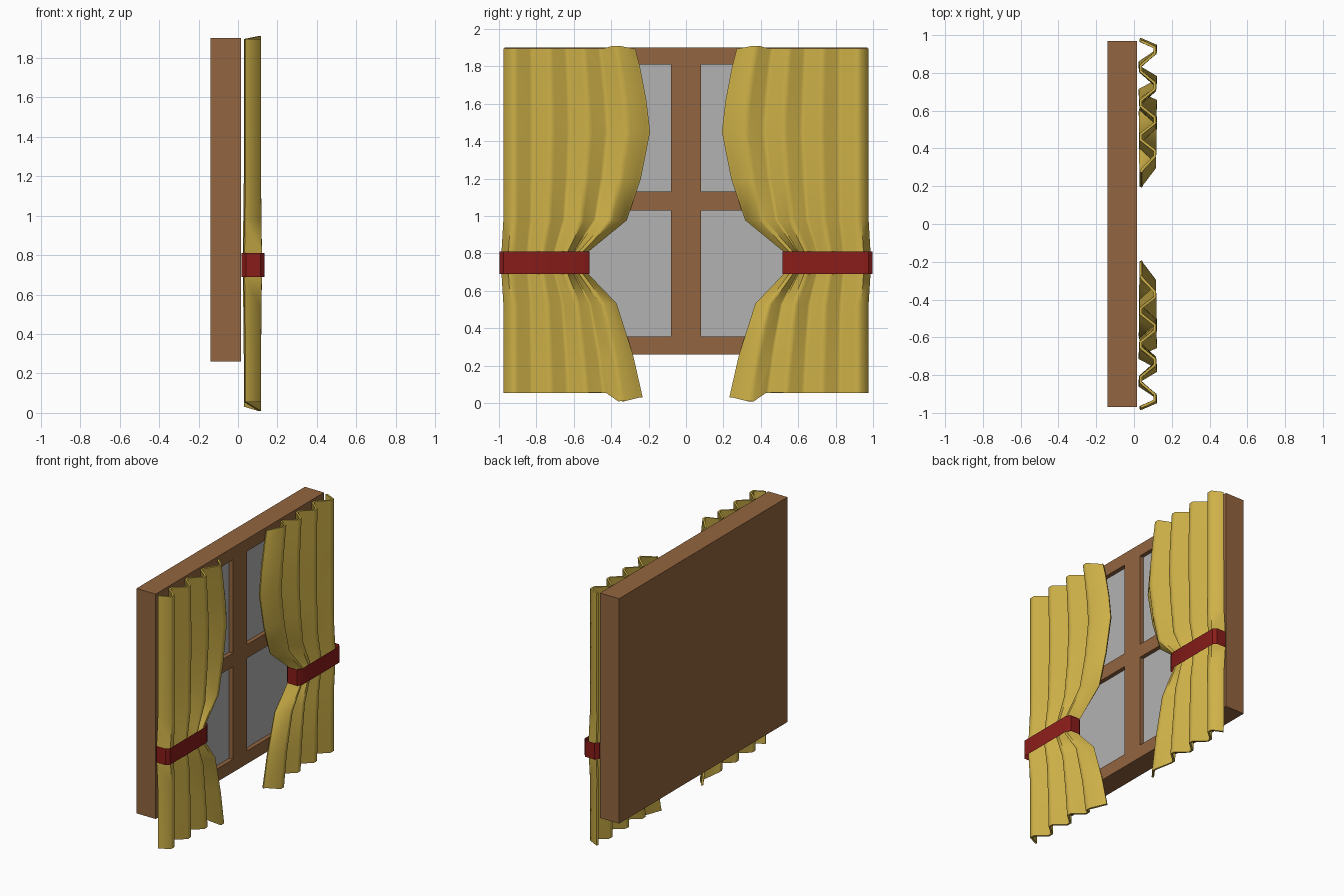
import bpy, bmesh, math

if "Cube" in bpy.data.objects:
    bpy.data.objects.remove(bpy.data.objects["Cube"])


def material(name, rgb):
    m = bpy.data.materials.new(name)
    m.diffuse_color = (*rgb, 1)
    m.use_nodes = True
    m.node_tree.nodes["Principled BSDF"].inputs["Base Color"].default_value = m.diffuse_color
    return m


WOOD = material("wood", (0.29, 0.13, 0.05))
GLASS = material("pane_grey", (0.45, 0.45, 0.45))
CLOTH = material("cloth", (0.62, 0.44, 0.065))
RED = material("red_tie", (0.25, 0.012, 0.01))


def finish(bm, name, *mats):
    bmesh.ops.recalc_face_normals(bm, faces=bm.faces)
    me = bpy.data.meshes.new(name)
    bm.to_mesh(me)
    bm.free()
    ob = bpy.data.objects.new(name, me)
    bpy.context.collection.objects.link(ob)
    for m in mats:
        me.materials.append(m)
    return ob


def smooth(ob, degrees):
    bpy.ops.object.select_all(action='DESELECT')
    ob.select_set(True)
    bpy.context.view_layer.objects.active = ob
    for mod in list(ob.modifiers):
        bpy.ops.object.modifier_apply(modifier=mod.name)
    bpy.ops.object.shade_smooth_by_angle(angle=math.radians(degrees))


def grid(bm, rows, closed=False):
    """Skin rows of points with quads."""
    vs = [[bm.verts.new(p) for p in r] for r in rows]
    n = len(vs[0])
    for a, b in zip(vs, vs[1:]):
        for i in range(n if closed else n - 1):
            j = (i + 1) % n
            bm.faces.new((a[i], a[j], b[j], b[i]))


# Window: solid block with four recessed panes
bm = bmesh.new()
ys = [-0.97, -0.88, -0.08, 0.08, 0.88, 0.97]
zs = [0.26, 0.355, 1.03, 1.13, 1.81, 1.90]
grid(bm, [[(0.015, y, z) for y in ys] for z in zs])
bm.faces.ensure_lookup_table()
rim = [e for e in bm.edges if e.is_boundary]
cells = [bm.faces[r * 5 + c] for r in (1, 3) for c in (1, 3)]
sides = bmesh.ops.extrude_edge_only(bm, edges=rim)["geom"]
bmesh.ops.translate(bm, vec=(-0.155, 0, 0),
                    verts=[g for g in sides if isinstance(g, bmesh.types.BMVert)])
bmesh.ops.contextual_create(bm, geom=[g for g in sides if isinstance(g, bmesh.types.BMEdge)])
panes = bmesh.ops.extrude_discrete_faces(bm, faces=cells)["faces"]
for f in panes:
    f.material_index = 1
    bmesh.ops.translate(bm, vec=(-0.03, 0, 0), verts=f.verts)
finish(bm, "window_frame", WOOD, GLASS)

# Curtain pleats: alternating back and front folds with blunt tips
tips = [0.07, 0.20, 0.33, 0.46, 0.59, 0.72, 0.85]
pleats = [(0.0, -1)]
for i, s in enumerate(tips):
    side = 1 if i % 2 == 0 else -1
    pleats += [(s - 0.022, side), (s + 0.022, side)]
pleats += [(0.98, -0.8), (1.0, -1)]

# Height, outer edge, inner edge, pleat depth
levels = [(1.895, 0.97, 0.275, 0.037), (1.80, 0.97, 0.25, 0.037),
          (1.62, 0.97, 0.215, 0.037), (1.45, 0.97, 0.195, 0.037),
          (1.20, 0.97, 0.245, 0.037), (0.98, 0.97, 0.32, 0.04),
          (0.81, 0.98, 0.53, 0.042), (0.69, 0.98, 0.53, 0.042),
          (0.53, 0.97, 0.375, 0.04), (0.25, 0.97, 0.285, 0.037),
          (0.055, 0.97, 0.235, 0.037)]

tie = [(0.135, 0.55), (0.115, 0.515), (0.04, 0.515), (0.018, 0.54),
       (0.018, 0.97), (0.04, 0.998), (0.115, 0.998), (0.135, 0.975)]

for sign, label in ((1, "right"), (-1, "left")):
    # Curtain sheet, gathered more tightly toward its inner edge
    bm = bmesh.new()
    rows = []
    for k, (z, outer, inner, depth) in enumerate(levels):
        row = []
        for s, d in pleats:
            full = 0.74
            y = outer - full * s + (full - outer + inner) * s * s
            dz = 0
            if k == len(levels) - 1 and s > 0.8:
                dz = -0.045 if s < 0.9 else -0.025
            elif k == 0 and 0.8 < s < 0.9:
                dz = 0.015
            row.append((0.073 + d * depth, sign * y, z + dz))
        rows.append(row)
    grid(bm, rows)
    curtain = finish(bm, label + "_curtain", CLOTH)
    mod = curtain.modifiers.new("thickness", 'SOLIDIFY')
    mod.thickness = 0.014
    mod.offset = 0
    smooth(curtain, 65)

    # Tie band around the gathered curtain
    bm = bmesh.new()
    grid(bm, [[(x, sign * y, z) for x, y in tie] for z in (0.69, 0.81)], True)
    smooth(finish(bm, label + "_tie_band", RED), 30)
